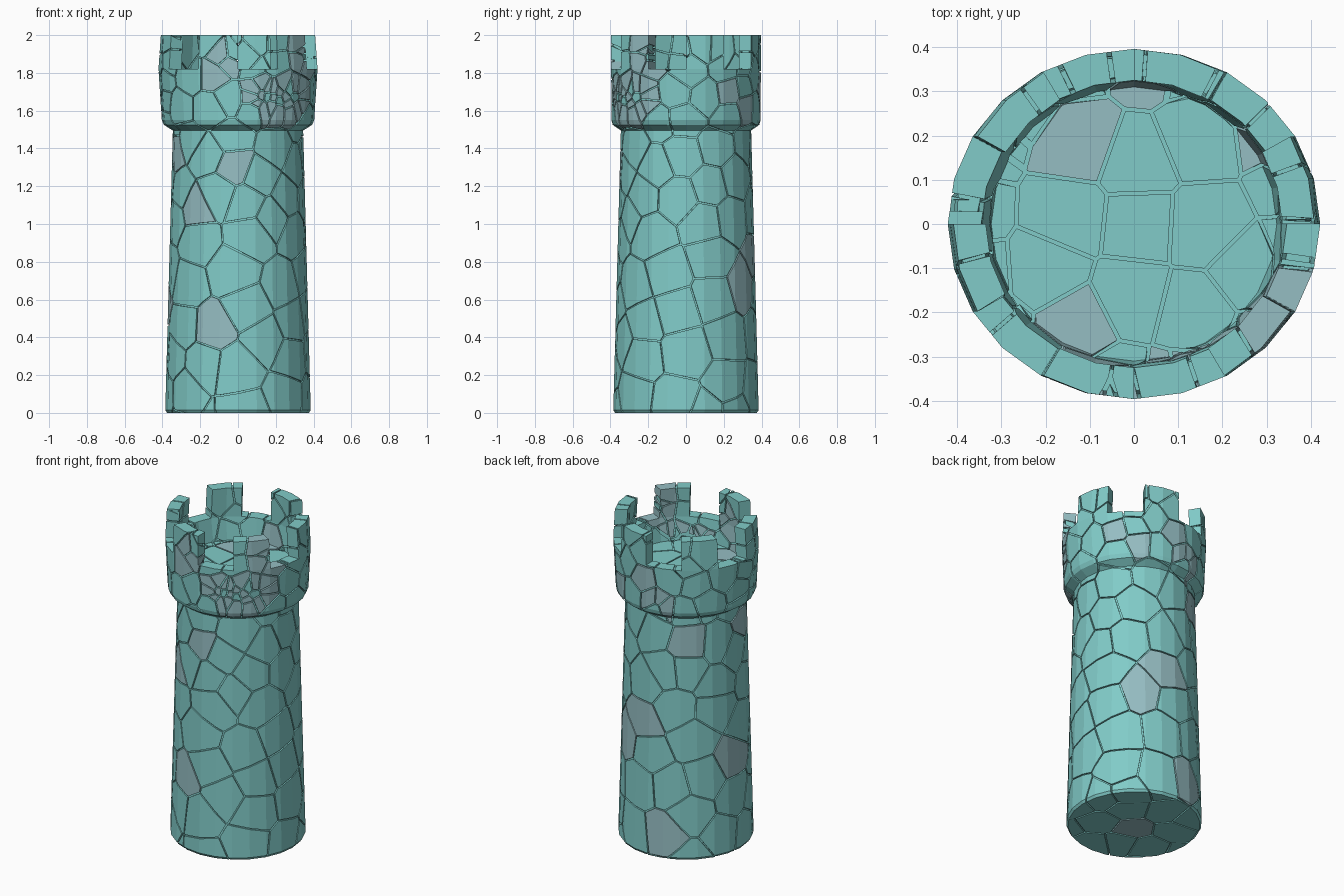
import bpy, bmesh, random
from math import sin, cos, pi, radians
from mathutils import Vector

if "Cube" in bpy.data.objects:
    bpy.data.objects.remove(bpy.data.objects["Cube"])

random.seed(11)
SIDES = 24
GAP, DEPTH = 0.004, 0.011


def material(name, rgb):
    m = bpy.data.materials.new(name)
    m.diffuse_color = (*rgb, 1)
    m.use_nodes = True
    m.node_tree.nodes["Principled BSDF"].inputs["Base Color"].default_value = m.diffuse_color
    return m


TEAL = material("teal_stone", (0.22, 0.60, 0.58))
GREY = material("grey_stone", (0.30, 0.51, 0.54))


def stretch(z):
    # crown is slightly wider in x around the foot of the merlons
    keys = [(0, 1), (1.50, 1), (1.54, 1.02), (1.83, 1.065), (2, 1.03)]
    for (z0, s0), (z1, s1) in zip(keys, keys[1:]):
        if z <= z1:
            return s0 + (s1 - s0) * (z - z0) / (z1 - z0)
    return keys[-1][1]


def polar(r, a, z):
    return Vector((r * cos(a) * stretch(z), r * sin(a), z))


# tower outline: base, shaft, flared collar, parapet, inner wall
PROFILE = [(0.375, 0.0), (0.385, 0.015), (0.345, 1.495), (0.388, 1.525),
           (0.395, 1.55), (0.396, 1.82), (0.325, 1.82), (0.31, 1.68)]


def tower_shell():
    bm = bmesh.new()
    rings = [[bm.verts.new(polar(r, 2 * pi * i / SIDES, z)) for i in range(SIDES)]
             for r, z in PROFILE]
    rim = []
    for k, (lo, hi) in enumerate(zip(rings, rings[1:])):
        for i in range(SIDES):
            j = (i + 1) % SIDES
            f = bm.faces.new((lo[i], lo[j], hi[j], hi[i]))
            if k == 5:
                rim.append(f)
    bm.faces.new(rings[0][::-1])
    bm.faces.new(rings[-1])
    # six merlons, each two segments wide
    for s in range(0, SIDES, 4):
        pair = rim[s:s + 2]
        out = bmesh.ops.extrude_face_region(bm, geom=pair)["geom"]
        for v in out:
            if isinstance(v, bmesh.types.BMVert):
                v.co.z = 2.0
                v.co.x *= 1.03 / 1.062
        old = [f for f in pair if f.is_valid]
        if old:
            bmesh.ops.delete(bm, geom=old, context='FACES_ONLY')
    bmesh.ops.recalc_face_normals(bm, faces=bm.faces)
    bm.normal_update()
    return bm


def add_object(name, bm):
    me = bpy.data.meshes.new(name)
    bm.to_mesh(me)
    bm.free()
    ob = bpy.data.objects.new(name, me)
    bpy.context.collection.objects.link(ob)
    me.materials.append(TEAL)
    me.materials.append(GREY)


# stone centres: (position, part name, is grey)
seeds = []


def scatter(part, point, spacing, tries, grey=0.12):
    for _ in range(tries):
        p = point()
        if all((p - q[0]).length > spacing(p.z) for q in seeds):
            seeds.append((p, part, random.random() < grey))


def wall(r0, r1, z0, z1):
    def point():
        z = random.uniform(z0, z1)
        return polar(r0 + (r1 - r0) * (z - z0) / (z1 - z0), random.uniform(0, 2 * pi), z)
    return point


def disc(r, z):
    return lambda: polar(r * random.random() ** 0.5, random.uniform(0, 2 * pi), z)


def cluster(angle, z, wide, tall):
    def point():
        return polar(0.395, radians(angle) + random.uniform(-wide, wide) / 0.395,
                     z + random.uniform(-tall, tall))
    return point


# patches of small rubble in the parapet
for ang, z, w, t in [(-66, 1.67, 0.085, 0.065), (-42, 1.66, 0.07, 0.06),
                     (-97, 1.88, 0.03, 0.03), (20, 1.95, 0.035, 0.02),
                     (100, 1.58, 0.035, 0.03), (-32, 1.90, 0.03, 0.05)]:
    scatter("rubble_stones", cluster(ang, z, w, t), lambda z: 0.032, 90, 0.9)
scatter("crown_stones", wall(0.37, 0.37, 1.54, 1.99), lambda z: 0.105, 900)
scatter("floor_stones", disc(0.29, 1.67), lambda z: 0.13, 300, 0.2)
scatter("shaft_stones", wall(0.38, 0.345, 0.05, 1.5),
        lambda z: 0.19 if z < 1.0 else 0.14, 1500)
scatter("base_stones", disc(0.33, 0.0), lambda z: 0.15, 300, 0.15)


def cut_stone(shell, p, grey, target):
    """Voronoi patch of the shell around p, with edges turned in to form joints."""
    bm = shell.copy()
    for q, _, _ in sorted(seeds, key=lambda s: (s[0] - p).length):
        d = q - p
        if d.length < 1e-6:
            continue
        if not bm.faces or d.length > 2 * max((v.co - p).length for v in bm.verts):
            break
        n = d.normalized()
        bmesh.ops.bisect_plane(bm, geom=bm.verts[:] + bm.edges[:] + bm.faces[:],
                               dist=1e-6, plane_co=(p + q) / 2 - n * GAP,
                               plane_no=n, clear_outer=True)
    if bm.faces:
        bm.normal_update()
        border = [e for e in bm.edges if e.is_boundary]
        inward = {v: v.normal.copy() for e in border for v in e.verts}
        made = bmesh.ops.extrude_edge_only(bm, edges=border)["geom"]
        new = {v for v in made if isinstance(v, bmesh.types.BMVert)}
        for v in new:
            for e in v.link_edges:
                o = e.other_vert(v)
                if o in inward and o not in new:
                    v.co -= inward[o] * DEPTH
                    break
        for f in bm.faces:
            f.material_index = int(grey)
        me = bpy.data.meshes.new("tmp")
        bm.to_mesh(me)
        target.from_mesh(me)
        bpy.data.meshes.remove(me)
    bm.free()


shell = tower_shell()
parts = {}
for p, part, grey in seeds:
    cut_stone(shell, p, grey, parts.setdefault(part, bmesh.new()))
for name, bm in parts.items():
    add_object(name, bm)

# recessed mortar core behind the joints
for v, n in [(v, v.normal * v.calc_shell_factor()) for v in shell.verts]:
    v.co -= n * DEPTH * 0.9
add_object("mortar_core", shell)
